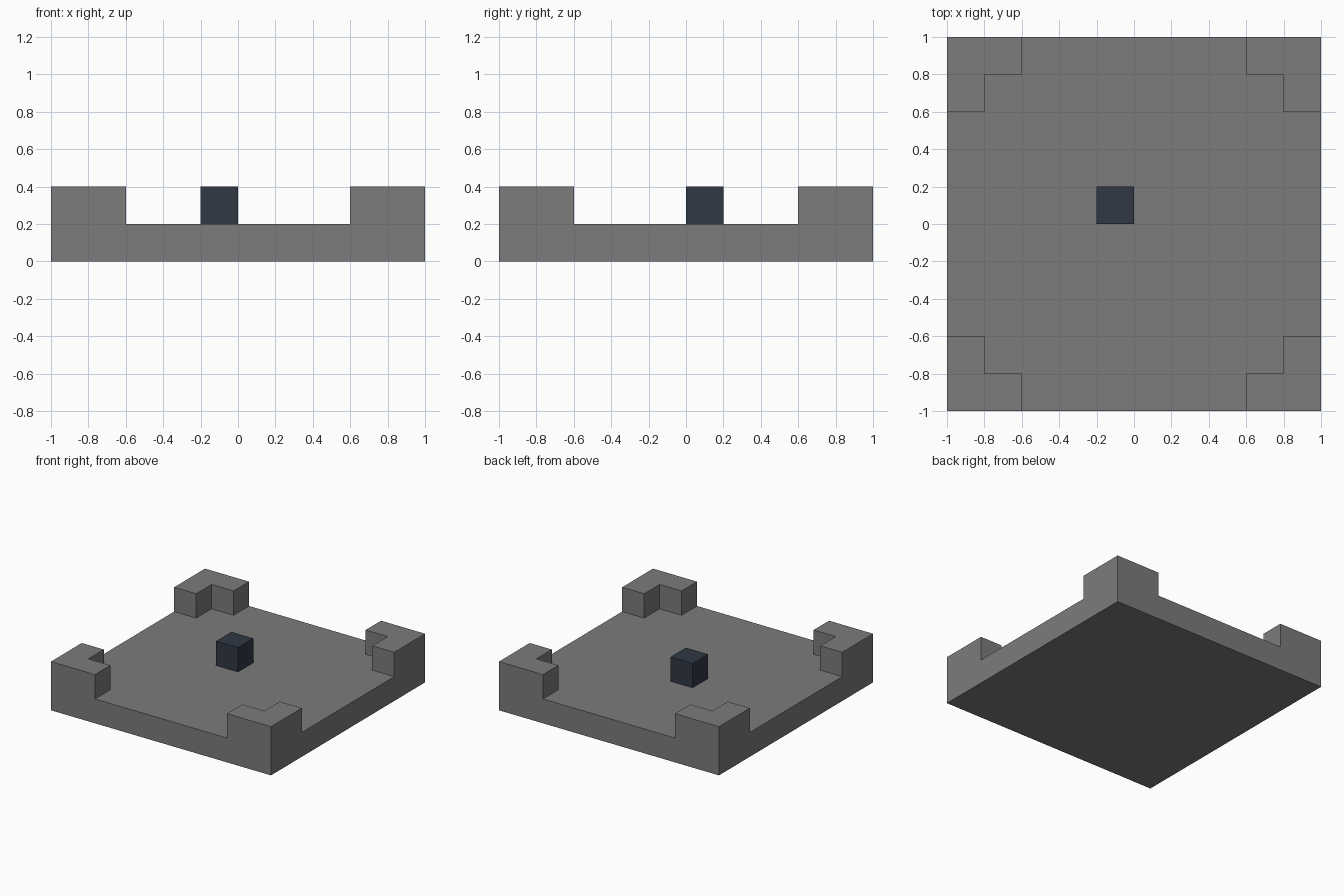
import bpy, bmesh
from mathutils import Vector

cube = bpy.data.objects.get("Cube")
if cube:
    bpy.data.objects.remove(cube, do_unlink=True)

UNIT = 0.2  # edge of one building cell


def material(name, rgb):
    mat = bpy.data.materials.new(name)
    mat.use_nodes = True
    color = (*rgb, 1)
    mat.diffuse_color = color
    bsdf = next(n for n in mat.node_tree.nodes if n.type == 'BSDF_PRINCIPLED')
    bsdf.inputs["Base Color"].default_value = color
    return mat


def finish(bm, name, mat):
    bmesh.ops.recalc_face_normals(bm, faces=bm.faces[:])
    mesh = bpy.data.meshes.new(name)
    bm.to_mesh(mesh)
    bm.free()
    mesh.materials.append(mat)
    obj = bpy.data.objects.new(name, mesh)
    bpy.context.collection.objects.link(obj)
    return obj


def raise_faces(bm, faces):
    """Extrude faces up by one cell and return the new caps."""
    geom = bmesh.ops.extrude_face_region(bm, geom=faces)["geom"]
    verts = [g for g in geom if isinstance(g, bmesh.types.BMVert)]
    bmesh.ops.translate(bm, verts=verts, vec=Vector((0, 0, UNIT)))
    return [g for g in geom if isinstance(g, bmesh.types.BMFace)]


def is_corner(face):
    """True for the three cells of each L-shaped corner."""
    c = face.calc_center_median()
    x, y = abs(c.x), abs(c.y)
    return min(x, y) > 0.6 and max(x, y) > 0.8


grey = material("stone grey", (0.2, 0.2, 0.2))
navy = material("dark slate blue", (0.03, 0.04, 0.06))

# Square slab with raised L-shaped corners
bm = bmesh.new()
bmesh.ops.create_grid(bm, x_segments=10, y_segments=10, size=1)
top = raise_faces(bm, bm.faces[:])
raise_faces(bm, [f for f in top if is_corner(f)])
bmesh.ops.recalc_face_normals(bm, faces=bm.faces[:])
bmesh.ops.dissolve_limit(bm, angle_limit=0.01, verts=bm.verts[:], edges=bm.edges[:])
finish(bm, "base_slab", grey)

# Small block standing on the slab, off centre
bm = bmesh.new()
bmesh.ops.create_cube(bm, size=UNIT)
block = finish(bm, "small_block", navy)
block.location = (-UNIT / 2, UNIT / 2, UNIT * 1.5)
